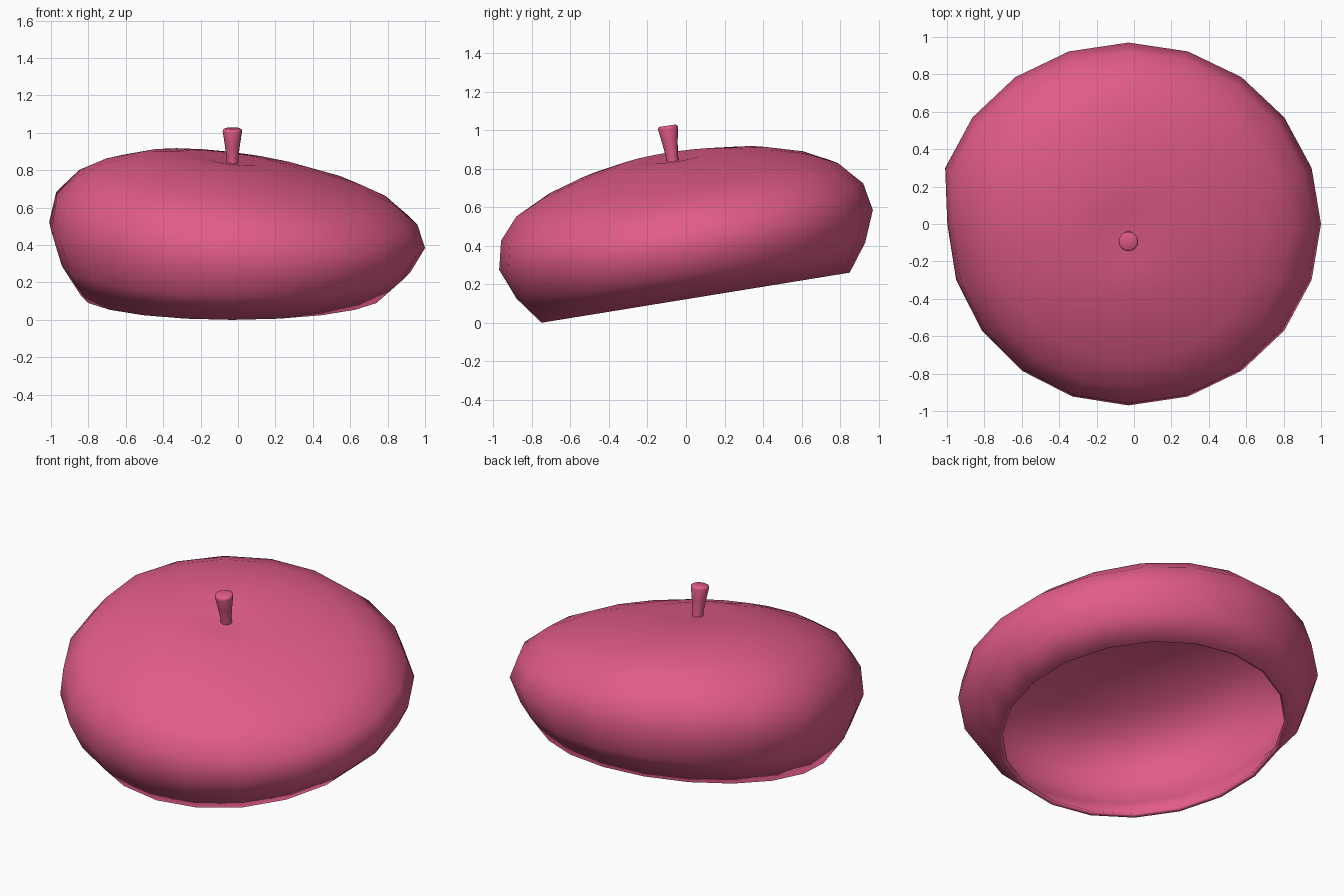
import bpy, bmesh, math
from mathutils import Vector

if "Cube" in bpy.data.objects:
    bpy.data.objects.remove(bpy.data.objects["Cube"])

pink = bpy.data.materials.new("rose_pink_felt")
pink.diffuse_color = (0.76, 0.107, 0.25, 1.0)
pink.use_nodes = True
pink.node_tree.nodes["Principled BSDF"].inputs["Base Color"].default_value = pink.diffuse_color
SIDES = 20


def finish(name, bm, angle):
    bmesh.ops.recalc_face_normals(bm, faces=bm.faces)
    me = bpy.data.meshes.new(name)
    bm.to_mesh(me)
    bm.free()
    ob = bpy.data.objects.new(name, me)
    bpy.context.collection.objects.link(ob)
    me.materials.append(pink)
    bpy.ops.object.select_all(action='DESELECT')
    ob.select_set(True)
    bpy.context.view_layer.objects.active = ob
    bpy.ops.object.shade_smooth_by_angle(angle=math.radians(angle))
    return ob


def bridge(bm, a, b):
    n = len(a)
    for i in range(n):
        j = (i + 1) % n
        bm.faces.new((a[i], a[j], b[j], b[i]))


# Cap: tilted rings from the opening up to the dimpled crown
# centre y, centre z, radius x, radius y, slope in x, slope in y, front-left dent
rings = [
    (0.05, 0.13, 0.81, 0.80, 0.00, 0.1625, 0.00),
    (0.025, 0.27, 0.95, 0.905, -0.02, 0.16, 0.04),
    (0.00, 0.43, 1.03, 0.97, -0.045, 0.16, 0.06),
    (-0.02, 0.575, 0.99, 0.94, -0.068, 0.158, 0.05),
    (-0.045, 0.69, 0.86, 0.835, -0.085, 0.165, 0.03),
    (-0.05, 0.76, 0.71, 0.69, -0.10, 0.165, 0.01),
    (-0.06, 0.815, 0.51, 0.50, -0.12, 0.165, 0.00),
    (-0.07, 0.848, 0.30, 0.30, -0.13, 0.15, 0.00),
    (-0.07, 0.852, 0.15, 0.15, -0.12, 0.14, 0.00),
]
bm = bmesh.new()
prev = None
for cy, cz, rx, ry, sx, sy, dent in rings:
    loop = []
    for i in range(SIDES):
        a = 2 * math.pi * i / SIDES
        dx, dy = rx * math.cos(a), ry * math.sin(a)
        if dx < -0.01 and dy < 0.01:
            dx *= 1 - dent
        loop.append(bm.verts.new((dx - 0.03, cy + dy, cz + sx * dx + sy * dy)))
    if prev:
        bridge(bm, prev, loop)
    prev = loop
tip = bm.verts.new((-0.03, -0.07, 0.838))
for i in range(SIDES):
    bm.faces.new((prev[i], prev[(i + 1) % SIDES], tip))
cap = finish("beret_cap", bm, 60)
shell = cap.modifiers.new("felt_thickness", 'SOLIDIFY')
shell.thickness = 0.025
shell.offset = -1

# Stem: flared stalk leaning slightly forward, with a softened top edge
bm = bmesh.new()
base = Vector((-0.03, -0.067, 0.82))
axis = Vector((0, -0.028, 0.2)).normalized()
side = Vector((1, 0, 0))
up = axis.cross(side)
prev = None
for h, r in ((0, 0.032), (0.05, 0.032), (0.12, 0.041), (0.19, 0.052), (0.2, 0.050), (0.205, 0.042)):
    loop = []
    for i in range(16):
        a = 2 * math.pi * i / 16
        loop.append(bm.verts.new(base + axis * h + (side * math.cos(a) + up * math.sin(a)) * r))
    if prev:
        bridge(bm, prev, loop)
    else:
        bm.faces.new(loop)
    prev = loop
bm.faces.new(prev)
finish("stem", bm, 60)
